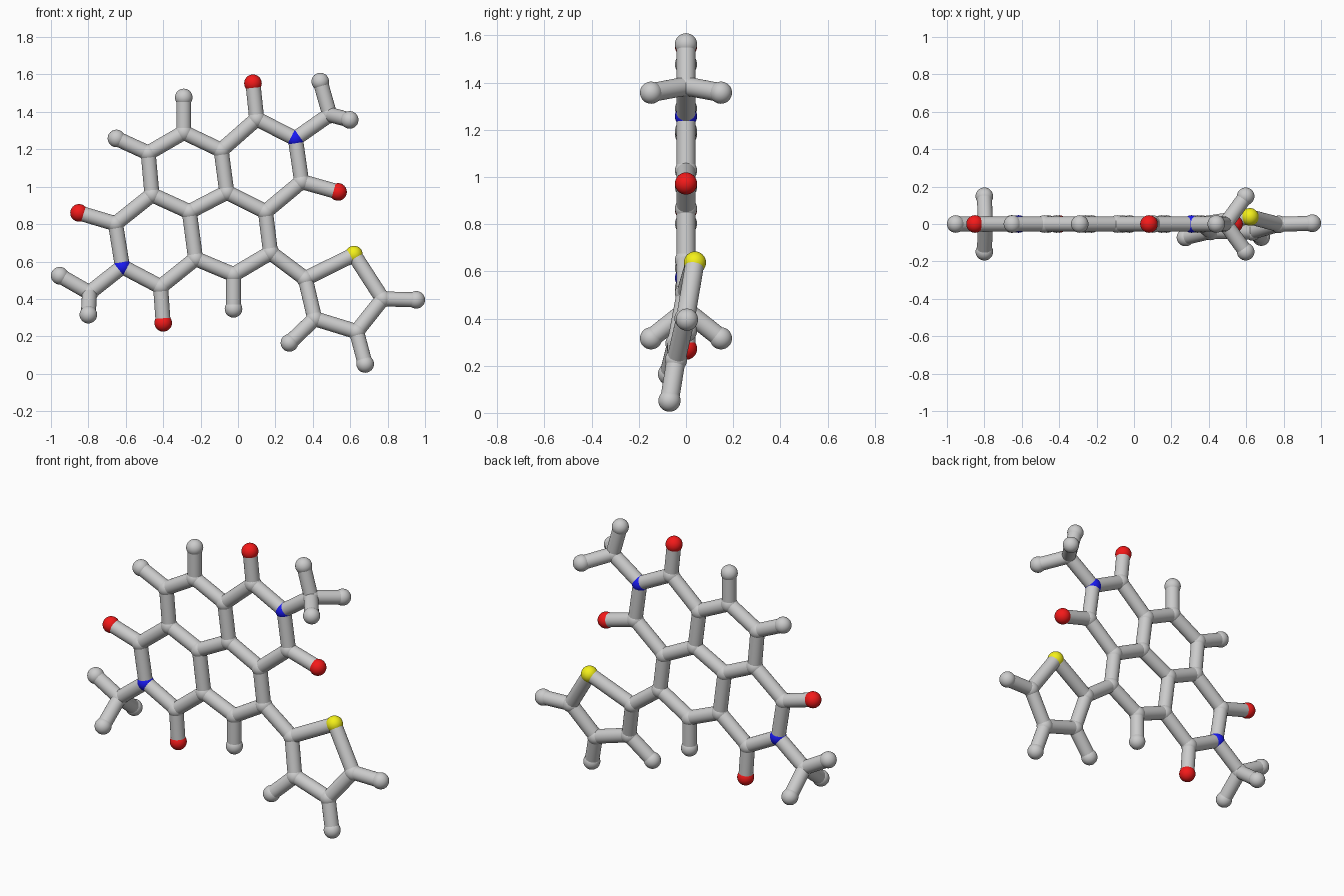
import bpy, bmesh
from mathutils import Vector

if "Cube" in bpy.data.objects:
    bpy.data.objects.remove(bpy.data.objects["Cube"])

BALL, STICK = 0.047, 0.04


def material(name, color):
    m = bpy.data.materials.new(name)
    m.diffuse_color = color
    m.use_nodes = True
    m.node_tree.nodes["Principled BSDF"].inputs["Base Color"].default_value = m.diffuse_color
    return m


MATS = {"oxygen": material("red", (0.9, 0.01, 0.01, 1)),
        "nitrogen": material("blue", (0.01, 0.01, 0.9, 1)),
        "sulfur": material("yellow", (0.9, 0.87, 0.01, 1))}


def finish(bm, name, mat=None):
    mesh = bpy.data.meshes.new(name)
    bm.to_mesh(mesh)
    bm.free()
    ob = bpy.data.objects.new(name, mesh)
    bpy.context.collection.objects.link(ob)
    if mat:
        mesh.materials.append(mat)
    mesh.shade_smooth()
    return ob


def ball(kind, pos):
    bm = bmesh.new()
    bmesh.ops.create_uvsphere(bm, u_segments=32, v_segments=16, radius=BALL)
    ob = finish(bm, kind + "_ball", MATS.get(kind))
    ob.location = pos


def bond(a, b):
    # open tube whose ends are buried in the two balls
    bm = bmesh.new()
    bmesh.ops.create_cone(bm, cap_ends=False, segments=32, radius1=STICK,
                          radius2=STICK, depth=(b - a).length)
    ob = finish(bm, "bond")
    ob.location = (a + b) / 2
    ob.rotation_mode = 'QUATERNION'
    ob.rotation_quaternion = (b - a).to_track_quat('Z', 'Y')


# atoms lying in the flat plane y = 0, as (x, z)
flat = {
    "carbon": [(-.48, 1.18), (-.29, 1.29), (-.09, 1.195), (-.06, .97),
               (-.26, .866), (-.46, .957), (.147, .866), (.174, .647),
               (-.024, .53), (-.227, .615),            # fused core rings
               (.10, 1.362), (.34, 1.027), (-.655, .802), (-.414, .465),
               (.49, 1.385), (-.794, .433),            # imide and methyl
               (.36, .508)],                           # side ring anchor
    "nitrogen": [(.307, 1.257), (-.618, .572)],
    "oxygen": [(.08, 1.553), (.535, .972), (-.85, .86), (-.40, .272)],
    "hydrogen": [(-.65, 1.258), (-.29, 1.477), (-.024, .347),
                 (.44, 1.562), (-.953, .524)],
}
atoms = [(k, Vector((x, 0, z))) for k, pts in flat.items() for x, z in pts]

# methyl hydrogens mirrored front to back
for x, z in [(.597, 1.357), (-.80, .316)]:
    atoms += [("hydrogen", Vector((x, s * .148, z))) for s in (-1, 1)]

# tilted five-sided side ring
atoms += [("sulfur", Vector((.62, .038, .637))),
          ("carbon", Vector((.773, -.002, .40))),
          ("carbon", Vector((.634, -.042, .225))),
          ("carbon", Vector((.41, -.04, .294))),
          ("hydrogen", Vector((.953, .004, .395))),
          ("hydrogen", Vector((.68, -.07, .052))),
          ("hydrogen", Vector((.275, -.072, .165)))]

for kind, pos in atoms:
    ball(kind, pos)

# neighbours closer than the reach for their kind are bonded
for i, (ka, a) in enumerate(atoms):
    for kb, b in atoms[i + 1:]:
        kinds = {ka, kb}
        reach = .21 if "hydrogen" in kinds else .31 if "sulfur" in kinds else .275
        if kinds != {"hydrogen"} and (b - a).length < reach:
            bond(a, b)
